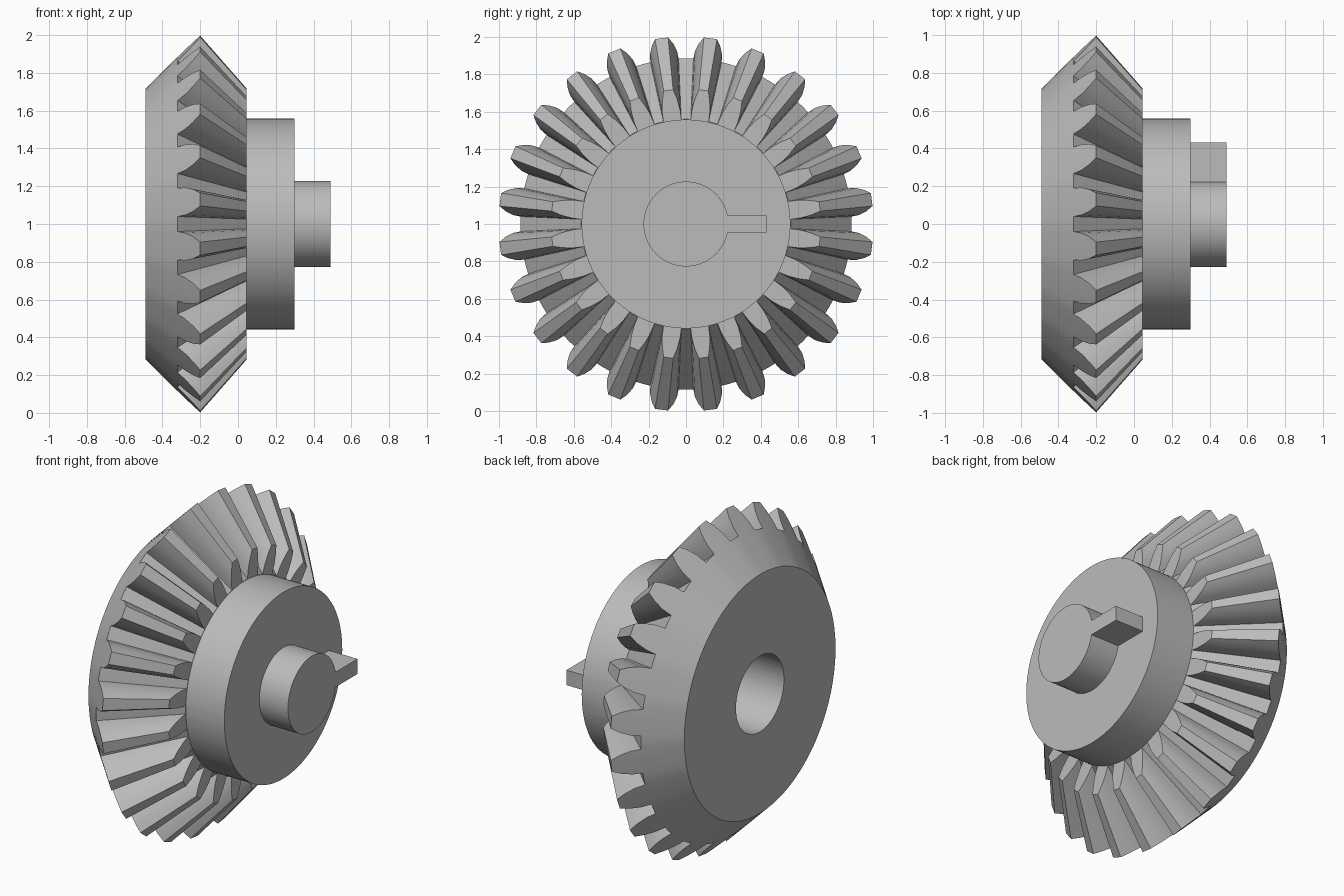
import bpy
import bmesh
from math import sin, cos, pi, radians

cube = bpy.data.objects.get("Cube")
if cube:
    bpy.data.objects.remove(cube)

steel = bpy.data.materials.new("steel_grey")
steel.use_nodes = True
GREY = (0.5, 0.5, 0.5, 1)
steel.diffuse_color = GREY
steel.node_tree.nodes["Principled BSDF"].inputs["Base Color"].default_value = GREY

TEETH = 24
PITCH = 2 * pi / TEETH
APEX = 0.675            # cone apex on the x axis
FACE_X = 0.045          # plane of the inner tooth ends
HUB_X, HUB_R = 0.3, 0.558
BACK_X, BACK_R = -0.49, 0.715
BORE_R = 0.227
ROOT, TIP = (-0.32, 0.885), (-0.2, 1.002)


def finish(name, bm, smooth=True):
    bmesh.ops.recalc_face_normals(bm, faces=bm.faces)
    mesh = bpy.data.meshes.new(name)
    bm.to_mesh(mesh)
    bm.free()
    mesh.materials.append(steel)
    obj = bpy.data.objects.new(name, mesh)
    bpy.context.collection.objects.link(obj)
    if smooth:
        bpy.ops.object.select_all(action='DESELECT')
        obj.select_set(True)
        bpy.context.view_layer.objects.active = obj
        bpy.ops.object.shade_smooth_by_angle(angle=radians(25))
    return obj


def loft(name, rings):
    """Bridge closed rings of (x, radius, angle) points and cap both ends."""
    bm = bmesh.new()
    loops = [[bm.verts.new((x, r * sin(a), 1 + r * cos(a))) for x, r, a in ring]
             for ring in rings]
    for p, q in zip(loops, loops[1:]):
        for i in range(len(p)):
            j = (i + 1) % len(p)
            bm.faces.new((p[i], p[j], q[j], q[i]))
    bm.faces.new(loops[0])
    bm.faces.new(loops[-1])
    return finish(name, bm)


def circle(x, r, angles):
    return [(x, r, a) for a in angles]


# Tooth outline on the back cone: height fraction and half angle
flank = [(0, 0.086), (0.35, 0.079), (0.7, 0.060), (1, 0.035)]
outline = [(h, -a) for h, a in flank] + [(h, a) for h, a in reversed(flank)]
outline.append((0, PITCH / 2))      # middle of the valley

outer, inner = [], []
for k in range(TEETH):
    for h, a in outline:
        x = ROOT[0] + h * (TIP[0] - ROOT[0])
        r = ROOT[1] + h * (TIP[1] - ROOT[1])
        angle = (k + 0.5) * PITCH + a
        outer.append((x, r, angle))
        inner.append((FACE_X, r * (APEX - FACE_X) / (APEX - x), angle))
angles = [p[2] for p in outer]

# Toothed body with hub and blind bore
loft("bevel_gear", [
    circle(HUB_X, BORE_R, angles),
    circle(HUB_X, HUB_R, angles),
    circle(FACE_X, HUB_R, angles),
    inner,
    outer,
    circle(BACK_X, BACK_R, angles),
    circle(BACK_X, BORE_R, angles),
    circle(HUB_X - 0.002, BORE_R, angles),
])

# Shaft stub
round_angles = [2 * pi * i / 96 for i in range(96)]
loft("shaft", [circle(HUB_X, BORE_R, round_angles),
               circle(-BACK_X, BORE_R, round_angles)])

# Key beside the shaft
bm = bmesh.new()
bmesh.ops.create_cube(bm, size=1)
bmesh.ops.scale(bm, vec=(-BACK_X - HUB_X, 0.21, 0.09), verts=bm.verts)
bmesh.ops.translate(bm, vec=((HUB_X - BACK_X) / 2, 0.326, 1), verts=bm.verts)
finish("shaft_key", bm, smooth=False)
